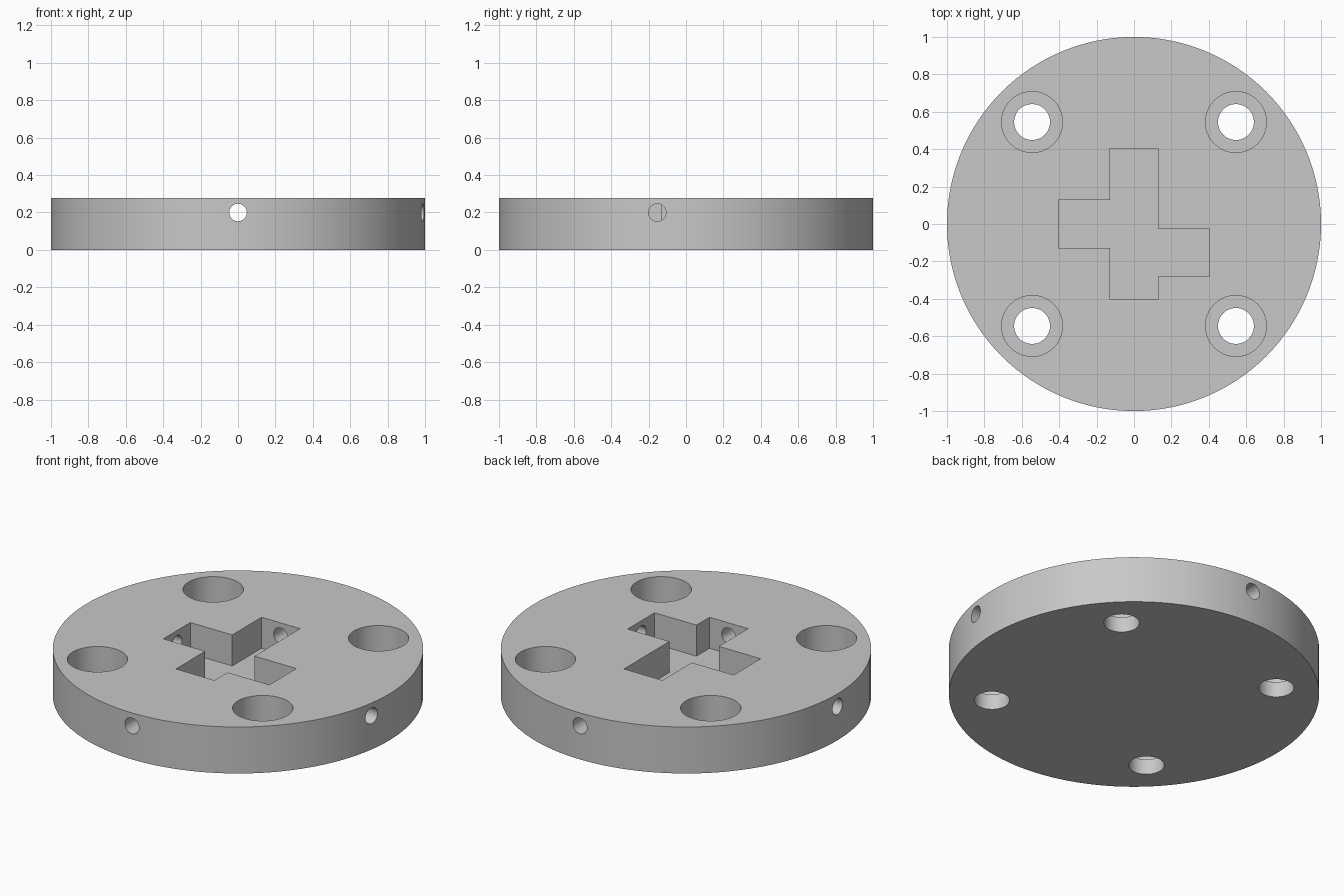
import bpy, bmesh, math
from mathutils import Matrix, Vector

cube = bpy.data.objects.get("Cube")
if cube:
    bpy.data.objects.remove(cube, do_unlink=True)

THICK = 0.277       # disc height
FLOOR = 0.092       # floor of the pocket and counterbores
ARM = 0.127         # half width of a pocket arm
REACH = 0.403       # pocket arm length from the centre
SHIFT = -0.153      # sideways offset of the right-hand arm

grey = bpy.data.materials.new("plain grey")
grey.use_nodes = True
grey.diffuse_color = (0.58, 0.58, 0.58, 1)
grey.node_tree.nodes["Principled BSDF"].inputs["Base Color"].default_value = (0.58, 0.58, 0.58, 1)


def make_object(name, bm):
    bmesh.ops.recalc_face_normals(bm, faces=bm.faces)
    mesh = bpy.data.meshes.new(name)
    bm.to_mesh(mesh)
    bm.free()
    mesh.materials.append(grey)
    obj = bpy.data.objects.new(name, mesh)
    bpy.context.collection.objects.link(obj)
    return obj


def cylinder(name, start, end, radius, segments):
    start, end = Vector(start), Vector(end)
    axis = end - start
    turn = axis.to_track_quat('Z', 'Y').to_matrix().to_4x4()
    bm = bmesh.new()
    bmesh.ops.create_cone(bm, cap_ends=True, segments=segments, radius1=radius,
                          radius2=radius, depth=axis.length,
                          matrix=Matrix.Translation((start + end) / 2) @ turn)
    return make_object(name, bm)


def prism(name, outline, bottom, top):
    bm = bmesh.new()
    face = bm.faces.new([bm.verts.new((x, y, bottom)) for x, y in outline])
    grown = bmesh.ops.extrude_face_region(bm, geom=[face])["geom"]
    verts = [v for v in grown if isinstance(v, bmesh.types.BMVert)]
    bmesh.ops.translate(bm, verts=verts, vec=(0, 0, top - bottom))
    return make_object(name, bm)


disc = cylinder("mounting_disc", (0, 0, 0), (0, 0, THICK), 1, 128)
cutters = []

# Four counterbored bolt holes
for sx in (-1, 1):
    for sy in (-1, 1):
        x, y = 0.545 * sx, 0.545 * sy
        cutters.append(cylinder("bolt_hole_cutter", (x, y, -0.1), (x, y, 0.15), 0.096, 48))
        cutters.append(cylinder("counterbore_cutter", (x, y, FLOOR), (x, y, 0.4), 0.163, 64))

# Cross-shaped pocket with one offset arm
outline = [
    (-ARM, -REACH), (ARM, -REACH),
    (ARM, SHIFT - ARM), (REACH, SHIFT - ARM), (REACH, SHIFT + ARM), (ARM, SHIFT + ARM),
    (ARM, REACH), (-ARM, REACH),
    (-ARM, ARM), (-REACH, ARM), (-REACH, -ARM), (-ARM, -ARM),
]
cutters.append(prism("pocket_cutter", outline, FLOOR, 0.4))

# One radial hole from the rim into each pocket arm
for dx, dy, offset in ((0, -1, 0), (0, 1, 0), (-1, 0, 0), (1, 0, SHIFT)):
    inner = (0.3 * dx, 0.3 * dy + offset, 0.2)
    outer = (1.1 * dx, 1.1 * dy + offset, 0.2)
    cutters.append(cylinder("side_hole_cutter", inner, outer, 0.047, 32))

# Cut everything out and bake the result
for cutter in cutters:
    mod = disc.modifiers.new("cut", 'BOOLEAN')
    mod.operation = 'DIFFERENCE'
    mod.solver = 'EXACT'
    mod.object = cutter
bpy.context.view_layer.update()
graph = bpy.context.evaluated_depsgraph_get()
baked = bpy.data.meshes.new_from_object(disc.evaluated_get(graph))
disc.modifiers.clear()
disc.data = baked
for cutter in cutters:
    bpy.data.objects.remove(cutter, do_unlink=True)

# Round walls smooth, rims sharp
bpy.ops.object.select_all(action='DESELECT')
disc.select_set(True)
bpy.context.view_layer.objects.active = disc
bpy.ops.object.shade_smooth_by_angle(angle=math.radians(30))
